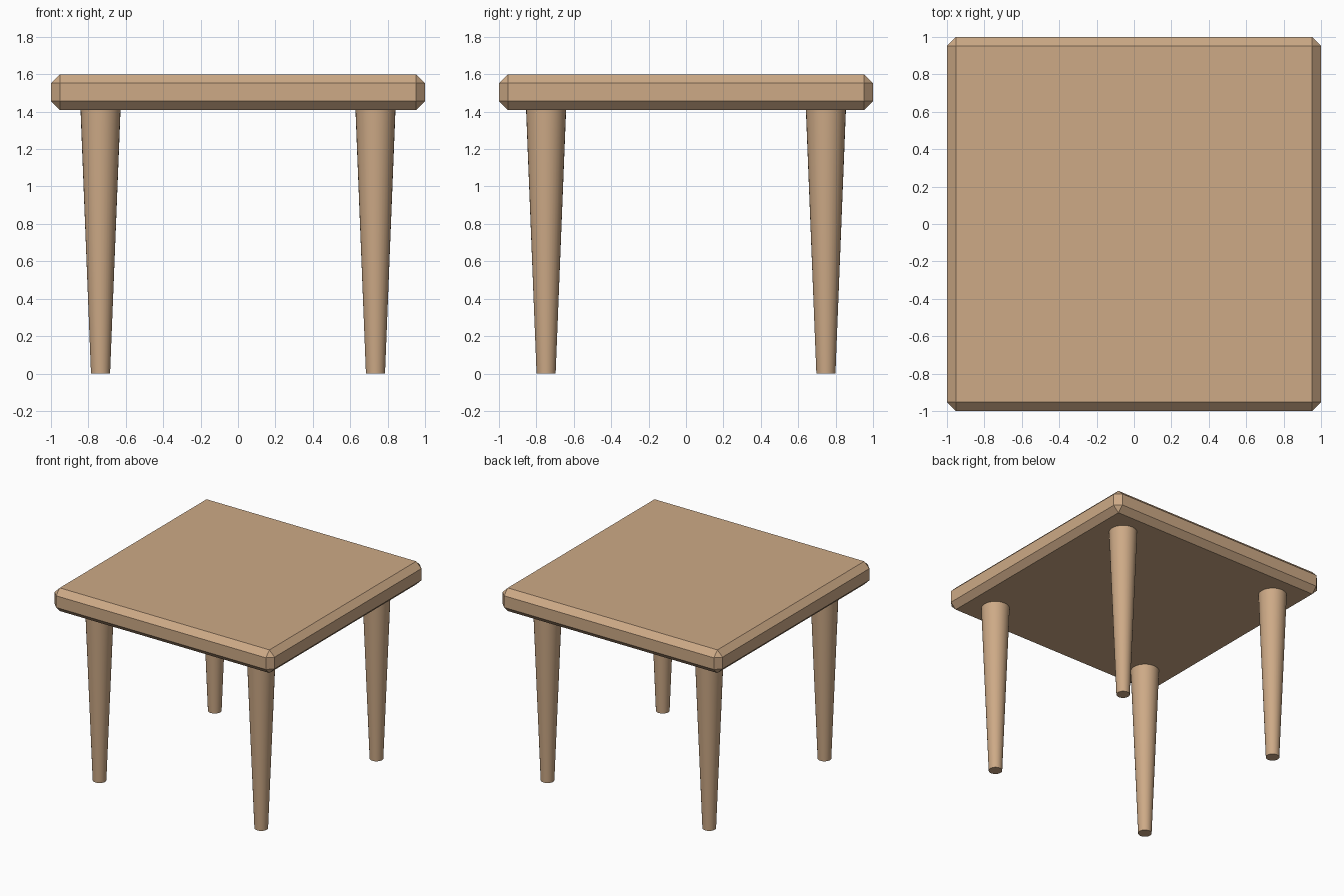
import bpy
import bmesh
from mathutils import Matrix

if "Cube" in bpy.data.objects:
    bpy.data.objects.remove(bpy.data.objects["Cube"])

TOP_Z, UNDER_Z, CHAMFER = 1.60, 1.41, 0.047
LEG_X, LEG_Y = 0.735, 0.748
R_TOP, R_FOOT = 0.107, 0.051

wood = bpy.data.materials.new("light wood")
wood.diffuse_color = (0.61, 0.40, 0.24, 1)
wood.use_nodes = True
wood.node_tree.nodes["Principled BSDF"].inputs["Base Color"].default_value = wood.diffuse_color


def make_object(name, bm):
    mesh = bpy.data.meshes.new(name)
    bm.to_mesh(mesh)
    bm.free()
    mesh.materials.append(wood)
    obj = bpy.data.objects.new(name, mesh)
    bpy.context.collection.objects.link(obj)
    return obj


# Table top: slab with a flat chamfer on every edge
bm = bmesh.new()
bmesh.ops.create_cube(bm, size=1, matrix=Matrix.Translation((0, 0, (TOP_Z + UNDER_Z) / 2))
                      @ Matrix.Diagonal((2, 2, TOP_Z - UNDER_Z, 1)))
bmesh.ops.bevel(bm, geom=bm.edges[:], offset=CHAMFER, segments=1,
                affect='EDGES', profile=0.5)
make_object("table_top", bm)


# Tapered round legs, smooth sides with flat ends
def make_leg(name, x, y):
    bm = bmesh.new()
    bmesh.ops.create_cone(bm, cap_ends=True, segments=32, radius1=R_FOOT, radius2=R_TOP,
                          depth=UNDER_Z, matrix=Matrix.Translation((x, y, UNDER_Z / 2)))
    for face in bm.faces:
        face.smooth = abs(face.normal.z) < 0.5
    for edge in bm.edges:
        edge.smooth = all(face.smooth for face in edge.link_faces)
    make_object(name, bm)


for side, x in (("left", -LEG_X), ("right", LEG_X)):
    for end, y in (("front", -LEG_Y), ("back", LEG_Y)):
        make_leg(f"{end}_{side}_leg", x, y)
